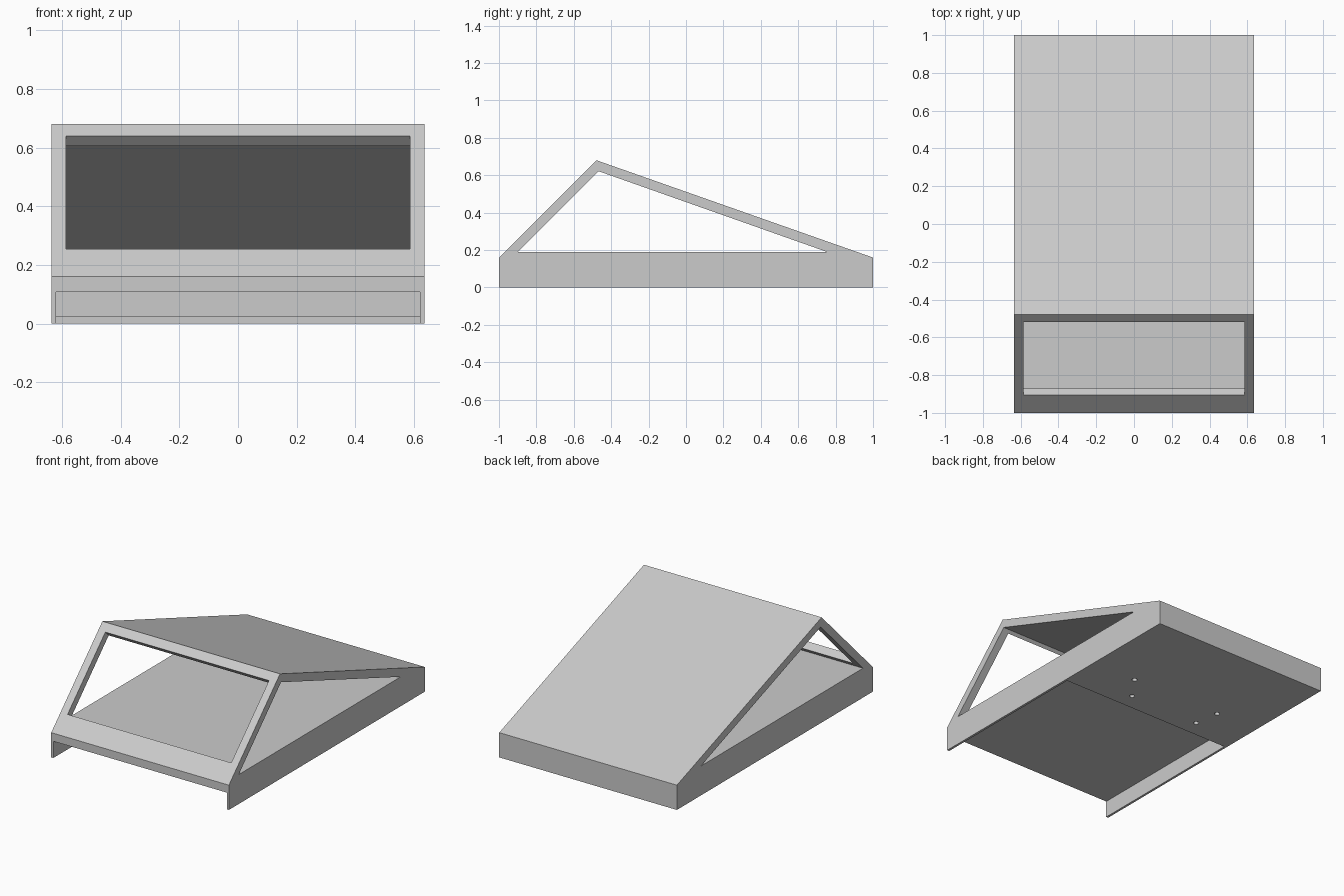
import bpy
import bmesh

default = bpy.data.objects.get("Cube")
if default:
    bpy.data.objects.remove(default, do_unlink=True)

HALF_WIDTH = 0.635
WALL = 0.015

grey = bpy.data.materials.new("light grey")
grey.use_nodes = True
grey.diffuse_color = (0.6, 0.6, 0.6, 1)
grey.node_tree.nodes["Principled BSDF"].inputs["Base Color"].default_value = grey.diffuse_color


def add_object(name, bm):
    bmesh.ops.recalc_face_normals(bm, faces=bm.faces)
    mesh = bpy.data.meshes.new(name)
    bm.to_mesh(mesh)
    bm.free()
    mesh.materials.append(grey)
    obj = bpy.data.objects.new(name, mesh)
    bpy.context.collection.objects.link(obj)
    return obj


def prism(name, profile, half_width):
    """Extrude a (y, z) side profile across x."""
    bm = bmesh.new()
    face = bm.faces.new([bm.verts.new((-half_width, y, z)) for y, z in profile])
    new = bmesh.ops.extrude_face_region(bm, geom=[face])["geom"]
    verts = [v for v in new if isinstance(v, bmesh.types.BMVert)]
    bmesh.ops.translate(bm, verts=verts, vec=(2 * half_width, 0, 0))
    return add_object(name, bm)


def cut(target, cutter):
    cutter.hide_render = True
    mod = target.modifiers.new("cut", "BOOLEAN")
    mod.operation = "DIFFERENCE"
    mod.solver = "EXACT"
    mod.object = cutter
    bpy.context.view_layer.objects.active = target
    bpy.ops.object.modifier_apply(modifier=mod.name)
    bpy.data.objects.remove(cutter, do_unlink=True)


# Wedge-shaped body with a steep front and a long sloping back
body = prism("wedge_stand", [(-1, 0), (1, 0), (1, 0.16), (-0.478, 0.68), (-1, 0.16)], HALF_WIDTH)

# Triangular opening right through both sides
cut(body, prism("side_opening", [(-0.9, 0.19), (0.755, 0.19), (-0.468, 0.622)], 1))

# Front window, cut square to the steep face
cut(body, prism("front_window",
                [(-0.955, 0.305), (-0.86, 0.21), (-0.475, 0.595), (-0.57, 0.69)], 0.585))

# Open front channel running into the hollow base above the bottom plate
cut(body, prism("base_cavity",
                [(-1.1, -0.1), (0.11, -0.1), (0.11, 0.025),
                 (1 - WALL, 0.025), (1 - WALL, 0.108), (-1.1, 0.108)], HALF_WIDTH - WALL))

# Screw holes in the bottom plate
for x, y in [(0.315, 0.38), (0.2, 0.22), (-0.306, 0.22), (-0.332, 0.385)]:
    bm = bmesh.new()
    bmesh.ops.create_cone(bm, cap_ends=True, segments=24, radius1=0.016, radius2=0.016, depth=0.1)
    bmesh.ops.translate(bm, verts=bm.verts, vec=(x, y, 0))
    cut(body, add_object("screw_hole", bm))
